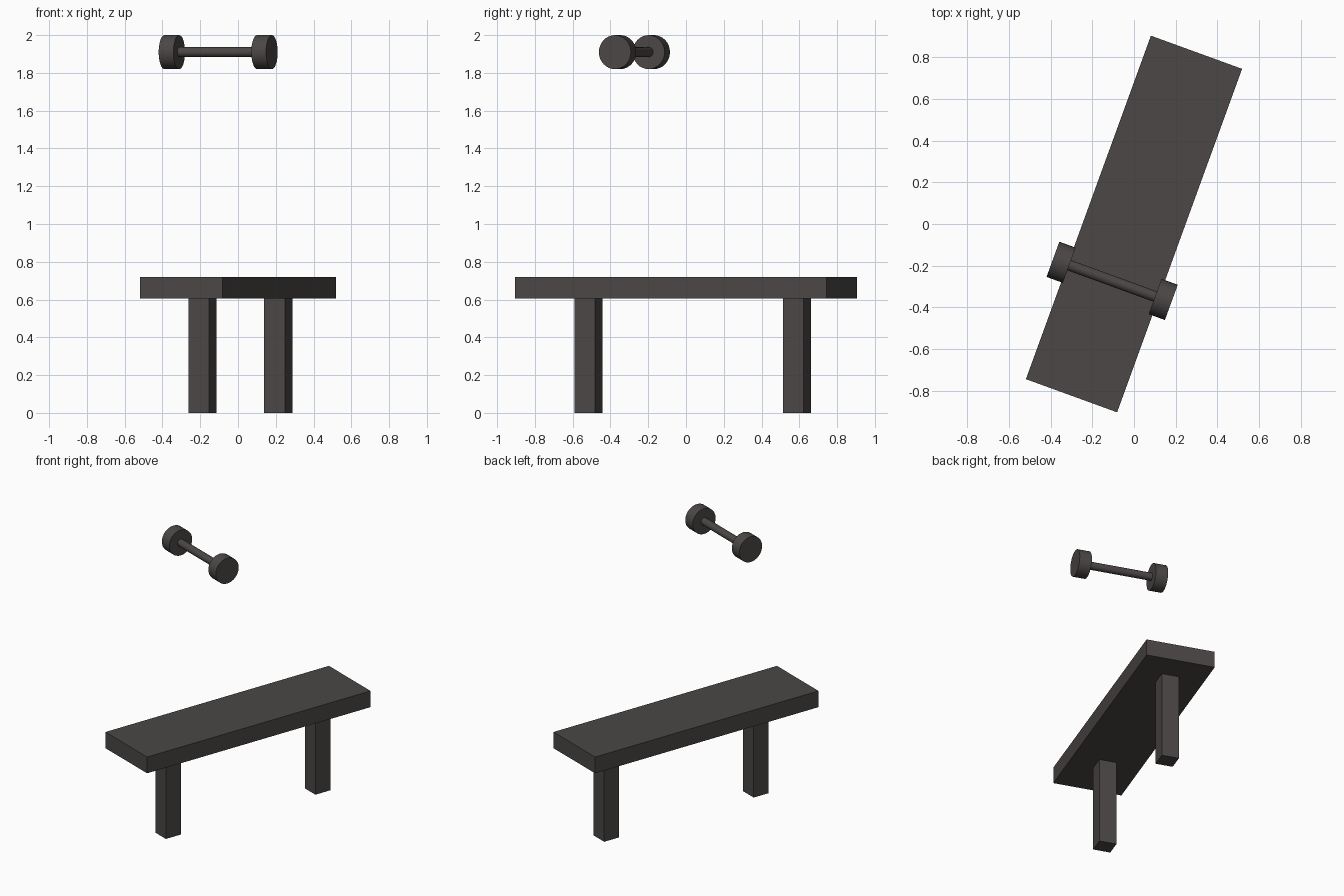
import bpy
import math
from mathutils import Matrix, Vector

cube = bpy.data.objects.get("Cube")
if cube:
    bpy.data.objects.remove(cube, do_unlink=True)

# Single charcoal colour
COLOUR = (0.07, 0.063, 0.061, 1.0)
charcoal = bpy.data.materials.new("charcoal")
charcoal.use_nodes = True
charcoal.diffuse_color = COLOUR
charcoal.node_tree.nodes["Principled BSDF"].inputs["Base Color"].default_value = COLOUR

# The whole set is turned about the vertical
TURN = Matrix.Rotation(math.radians(-20), 4, "Z")


def finish(obj, name):
    obj.name = name
    obj.data.materials.append(charcoal)
    return obj


def box(name, centre, size):
    bpy.ops.mesh.primitive_cube_add(size=1)
    obj = finish(bpy.context.object, name)
    obj.data.transform(Matrix.Diagonal((*size, 1)))
    obj.matrix_world = TURN @ Matrix.Translation(centre)
    return obj


def rod(name, centre, radius, length):
    """Cylinder lying along the bench's width."""
    bpy.ops.mesh.primitive_cylinder_add(vertices=32, radius=radius, depth=length)
    obj = finish(bpy.context.object, name)
    bpy.ops.object.shade_smooth_by_angle(angle=math.radians(30))
    obj.matrix_world = TURN @ Matrix.Translation(centre) @ Matrix.Rotation(math.pi / 2, 4, "Y")
    return obj


# Bench
SEAT_BOTTOM, SEAT_TOP = 0.605, 0.72
box("seat", (0, 0, (SEAT_BOTTOM + SEAT_TOP) / 2), (0.466, 1.755, SEAT_TOP - SEAT_BOTTOM))
for name, y in (("front_leg", -0.549), ("back_leg", 0.625)):
    box(name, (0, y, SEAT_BOTTOM / 2), (0.117, 0.117, SEAT_BOTTOM))

# Dumbbell floating above the bench
LENGTH, THICK = 0.605, 0.083
grip = TURN.inverted() @ Vector((-0.105, -0.273, 1.91))
rod("dumbbell_bar", grip, 0.026, LENGTH - THICK)
for name, side in (("right_weight", -1), ("left_weight", 1)):
    rod(name, grip + Vector((side * (LENGTH - THICK) / 2, 0, 0)), 0.09, THICK)
